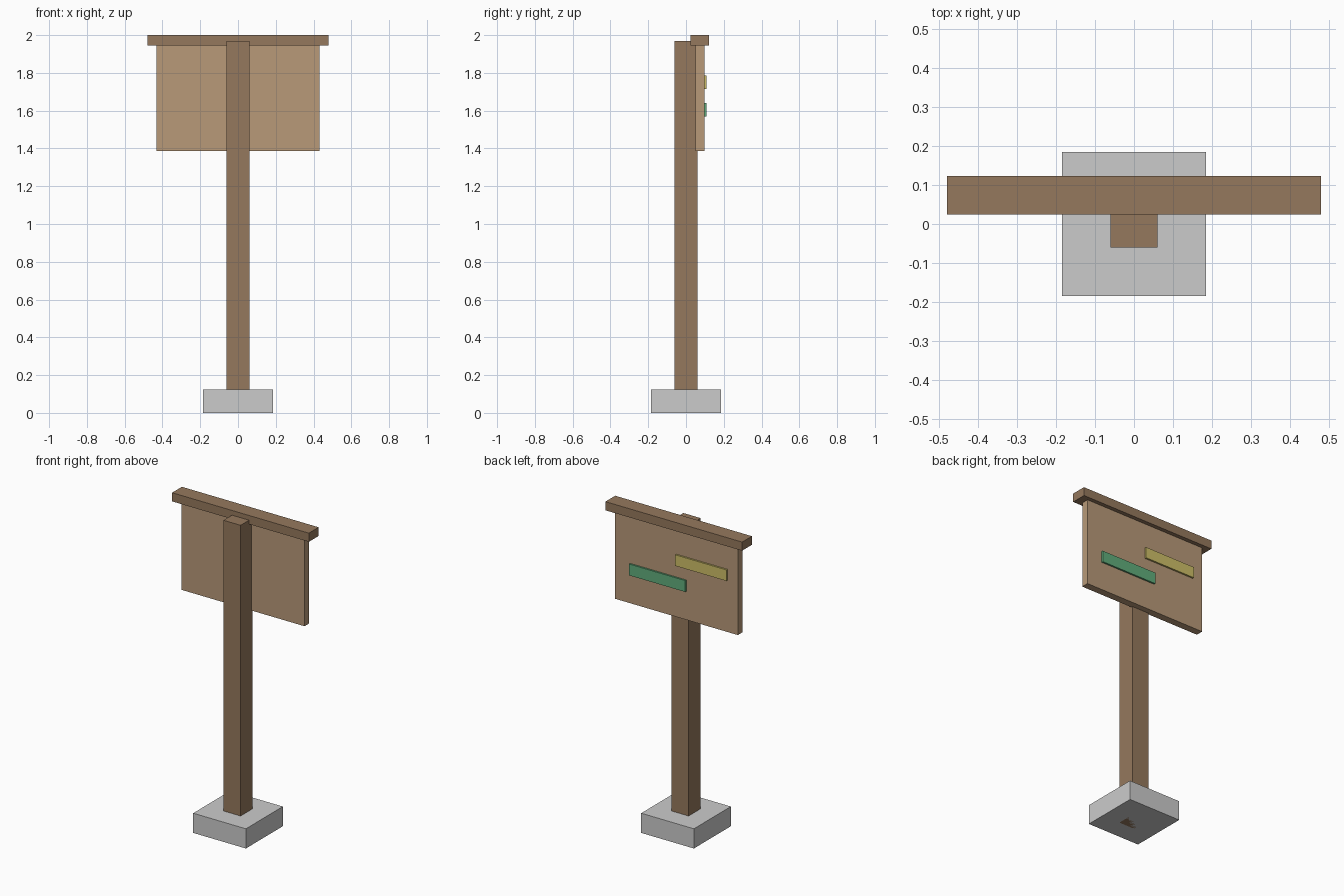
import bpy

if "Cube" in bpy.data.objects:
    bpy.data.objects.remove(bpy.data.objects["Cube"])


def material(name, rgb):
    m = bpy.data.materials.new(name)
    m.diffuse_color = (*rgb, 1)
    m.use_nodes = True
    m.node_tree.nodes["Principled BSDF"].inputs["Base Color"].default_value = m.diffuse_color
    return m


def box(name, x, y, z, mat=None):
    """Box spanning the (min, max) range on each axis."""
    spans = (x, y, z)
    bpy.ops.mesh.primitive_cube_add(size=1, location=[(a + b) / 2 for a, b in spans])
    ob = bpy.context.object
    ob.name = name
    ob.scale = [b - a for a, b in spans]
    bpy.ops.object.transform_apply(location=False, rotation=False, scale=True)
    if mat:
        ob.data.materials.append(mat)
    return ob


dark_wood = material("dark_wood", (0.30, 0.19, 0.11))
light_wood = material("light_wood", (0.48, 0.32, 0.19))
yellow = material("yellow_paint", (0.62, 0.52, 0.14))
green = material("green_paint", (0.12, 0.42, 0.20))

# Footing and post
box("footing", (-0.185, 0.185), (-0.185, 0.185), (0, 0.125))
box("post", (-0.06, 0.06), (-0.06, 0.06), (0, 1.97), dark_wood)

# Sign board with its cap rail
box("board", (-0.432, 0.432), (0.05, 0.097), (1.387, 1.96), light_wood)
box("cap_rail", (-0.48, 0.48), (0.025, 0.123), (1.945, 2.0), dark_wood)

# Painted strips on the back of the board
box("upper_strip", (-0.36, 0.0), (0.09, 0.108), (1.715, 1.785), yellow)
box("lower_strip", (-0.07, 0.325), (0.09, 0.108), (1.568, 1.64), green)
